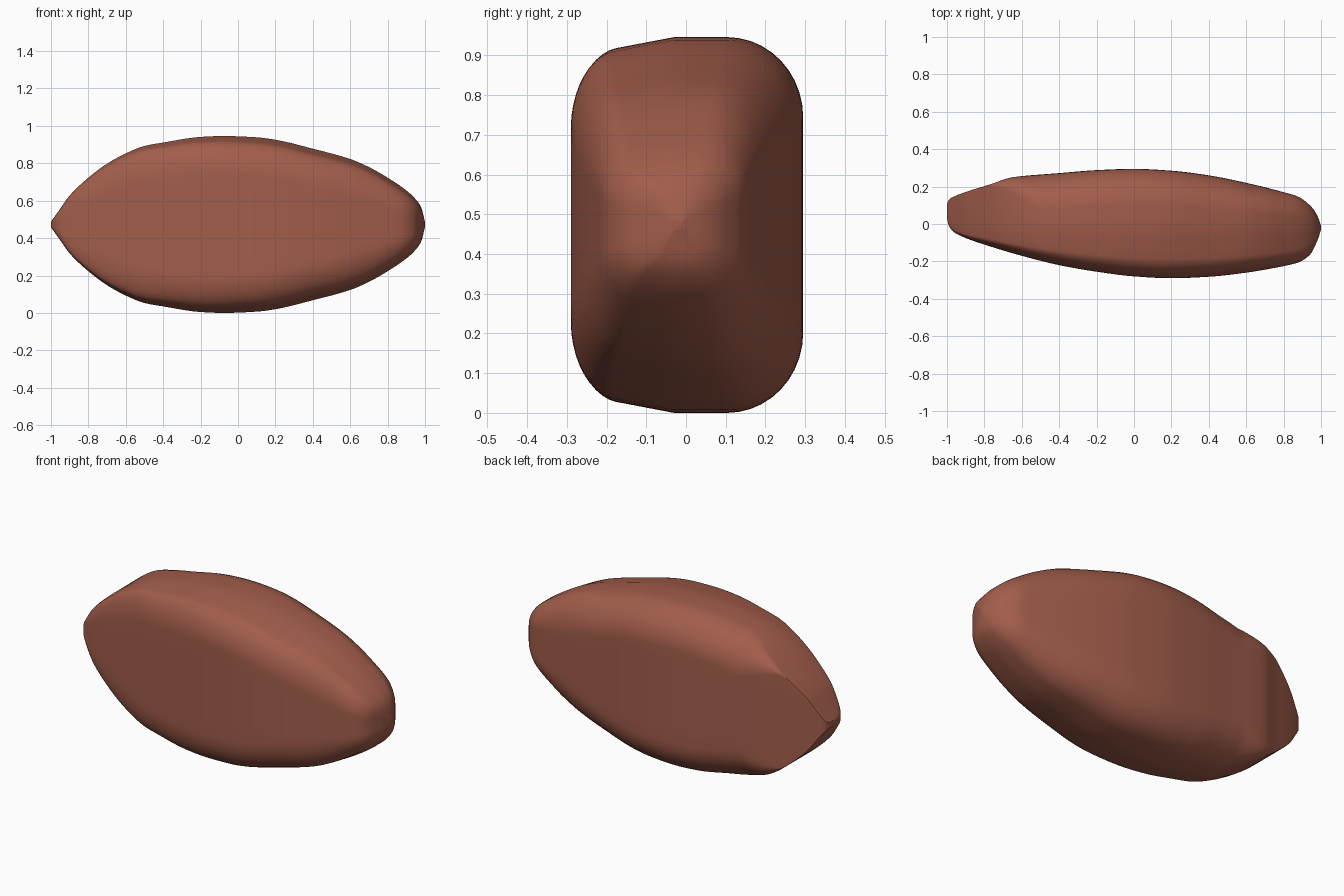
import bpy, bmesh, math

if "Cube" in bpy.data.objects:
    bpy.data.objects.remove(bpy.data.objects["Cube"])

# Outline tables along x: half height, front limit and back limit
HALF = [(-1, .015), (-.95, .085), (-.9, .155), (-.8, .25), (-.7, .325), (-.6, .38), (-.5, .42),
        (-.4, .438), (-.2, .468), (-.08, .473), (.1, .466), (.2, .453), (.4, .405), (.6, .35),
        (.7, .307), (.8, .25), (.9, .182), (.95, .135), (.98, .09), (1, .012)]
FRONT = [(-1, .03), (-.99, -.01), (-.96, -.045), (-.9, -.075), (-.8, -.11), (-.6, -.17), (-.4, -.22),
         (-.2, -.255), (0, -.28), (.2, -.29), (.4, -.282), (.6, -.26), (.8, -.225), (.88, -.205),
         (.94, -.165), (.98, -.09), (1, -.03)]
BACK = [(-1, .105), (-.99, .13), (-.96, .148), (-.76, .215), (-.65, .25), (-.4, .272), (-.2, .288),
        (0, .295), (.2, .285), (.4, .26), (.6, .22), (.8, .17), (.88, .145), (.95, .09),
        (.98, .045), (1, -.01)]
MID = .475


def slope(t, i):
    if i in (0, len(t) - 1):
        j = max(i, 1)
        return (t[j][1] - t[j - 1][1]) / (t[j][0] - t[j - 1][0])
    a, b = slope_seg(t, i - 1), slope_seg(t, i)
    return 0 if a * b <= 0 else 2 * a * b / (a + b)


def slope_seg(t, i):
    return (t[i + 1][1] - t[i][1]) / (t[i + 1][0] - t[i][0])


def curve(t, x):
    # smooth monotone interpolation
    i = max(k for k in range(len(t) - 1) if t[k][0] <= x + 1e-9 or k == 0)
    d = t[i + 1][0] - t[i][0]
    u = (x - t[i][0]) / d
    return ((2*u**3 - 3*u**2 + 1) * t[i][1] + (u**3 - 2*u**2 + u) * d * slope(t, i)
            + (3*u**2 - 2*u**3) * t[i + 1][1] + (u**3 - u**2) * d * slope(t, i + 1))


def section(x):
    # upper half from the front face, over the ridge, to the back face
    h, f, b = curve(HALF, x), curve(FRONT, x), curve(BACK, x)
    ridge = max(-.03, f + .2 * (b - f)) if x < 0 else min(-.03, b - .01)
    ridge = max(ridge, f + .005)
    w = ridge - f
    drop = min(.19 * w, .3 * h)
    ry, rz = .4 * w, min(.16, .5 * h)
    grow = min(1, max(.02, (x + .78) / .26))
    rb = grow * min(.19, .62 * (b - ridge))
    rbz = grow * min(.2, .6 * h)
    n = 10
    pts = [(f, (h - drop - rz) * k / 4) for k in range(4)]
    for k in range(n + 1):
        a = math.pi / 2 * k / n
        s = 1 - math.cos(a)
        pts.append((f + ry * s, h - drop - rz + rz * math.sin(a) + .4 * drop * s))
    pts += [(f + ry + (w - ry) * k / 3, h - .6 * drop * (1 - k / 3)) for k in (1, 2, 3)]
    flat = b - rb - ridge
    pts.append((ridge + flat / 2, h))
    for k in range(n + 1):
        a = math.pi / 2 * k / n
        pts.append((b - rb + rb * math.sin(a), h - rbz + rbz * math.cos(a)))
    pts += [(b, (h - rbz) * k / 4) for k in (3, 2, 1, 0)]
    low = [(y, -z) for y, z in pts[-2:0:-1]]
    return [(x, y, MID + z) for y, z in pts + low]


# Lofted body
N = 90
bm = bmesh.new()
rings = [[bm.verts.new(p) for p in section(-math.cos(math.pi * i / N))] for i in range(N + 1)]
for r, s in zip(rings, rings[1:]):
    for k in range(len(r)):
        m = (k + 1) % len(r)
        bm.faces.new((r[k], r[m], s[m], s[k]))
bm.faces.new(rings[0])
bm.faces.new(rings[-1][::-1])
bmesh.ops.recalc_face_normals(bm, faces=bm.faces)
low = min(v.co.z for v in bm.verts)
bmesh.ops.translate(bm, verts=bm.verts, vec=(0, 0, -low))
mesh = bpy.data.meshes.new("stone_body")
bm.to_mesh(mesh)
bm.free()
body = bpy.data.objects.new("stone_body", mesh)
bpy.context.collection.objects.link(body)

# Red-brown colour
mat = bpy.data.materials.new("red_brown")
mat.diffuse_color = (.36, .11, .07, 1)
mat.use_nodes = True
mat.node_tree.nodes["Principled BSDF"].inputs["Base Color"].default_value = mat.diffuse_color
mesh.materials.append(mat)
bpy.context.view_layer.objects.active = body
body.select_set(True)
bpy.ops.object.shade_smooth_by_angle(angle=math.radians(22))
